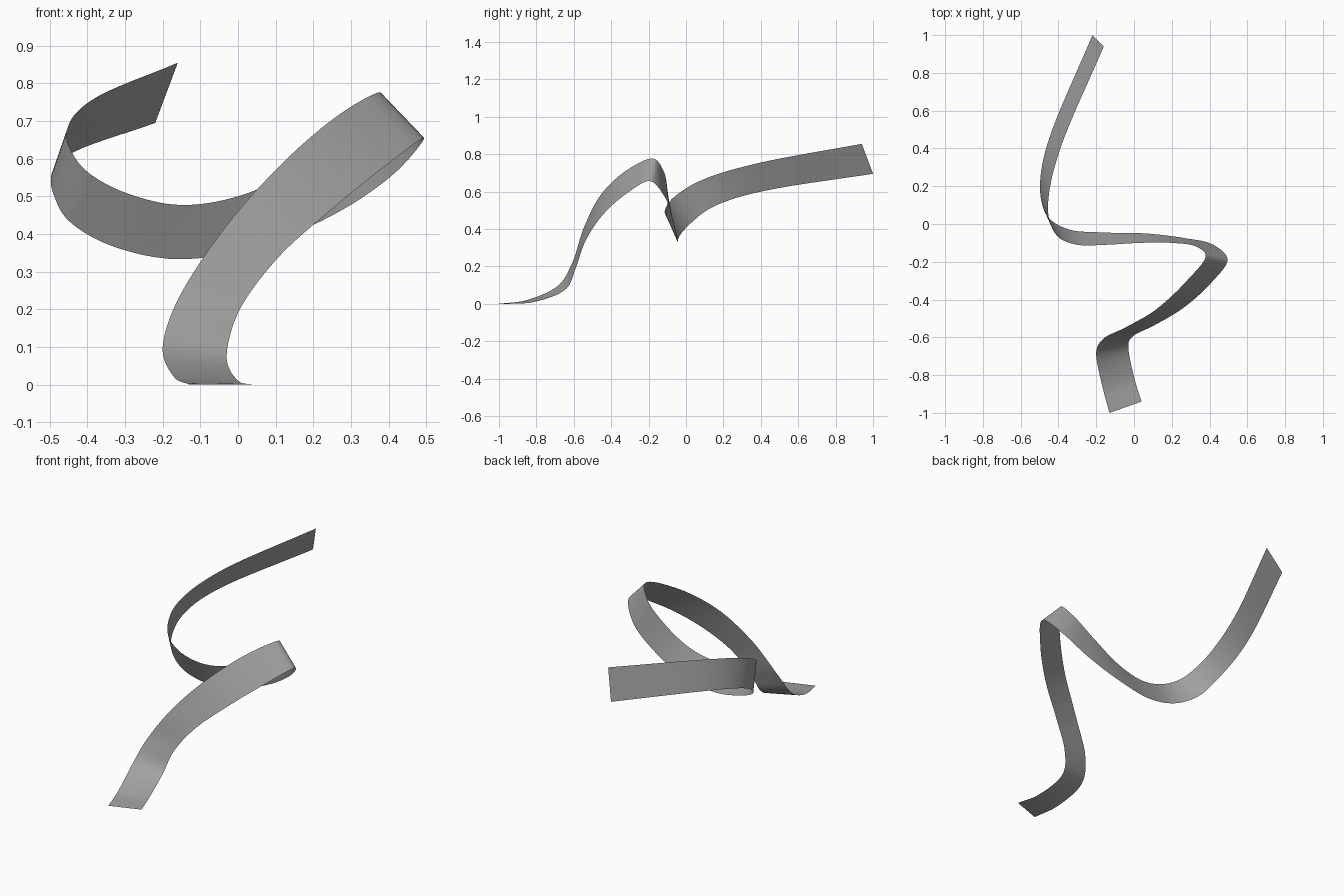
import bpy
import bmesh
from mathutils import Vector

STEPS = 8    # rows between neighbouring stations
ACROSS = 4   # strips across the ribbon

# Stations along the ribbon: upper edge point, lower edge point
STATIONS = [
    ((-.13, -1, 0), (.04, -.94, 0)),
    ((-.17, -.85, .02), (0, -.81, .01)),
    ((-.2, -.68, .1), (-.03, -.64, .08)),
    ((-.165, -.61, .215), (0, -.59, .19)),
    ((-.04, -.545, .41), (.1, -.54, .33)),
    ((.12, -.45, .59), (.26, -.445, .475)),
    ((.28, -.3, .725), (.41, -.31, .595)),
    ((.38, -.17, .775), (.495, -.19, .655)),
    ((.33, -.12, .71), (.42, -.11, .565)),
    ((.2, -.1, .605), (.27, -.075, .46)),
    ((.03, -.1, .51), (.06, -.05, .37)),
    ((-.15, -.11, .477), (-.16, -.045, .333)),
    ((-.3, -.11, .51), (-.34, -.03, .37)),
    ((-.4, -.07, .565), (-.45, .03, .435)),
    ((-.45, .03, .635), (-.49, .12, .505)),
    ((-.45, .16, .69), (-.495, .25, .56)),
    ((-.39, .4, .755), (-.45, .45, .61)),
    ((-.16, .94, .855), (-.22, 1, .695)),
]


def smooth_path(points):
    """Sample a smooth curve that passes through all the points."""
    pts = [Vector(p) for p in points]
    pts = [pts[0] * 2 - pts[1]] + pts + [pts[-1] * 2 - pts[-2]]
    path = []
    for a, b, c, d in zip(pts, pts[1:], pts[2:], pts[3:]):
        # Knot spacing follows the square root of the distance between points
        k1 = (b - a).length ** .5
        k2 = (c - b).length ** .5
        k3 = (d - c).length ** .5
        start = ((b - a) / k1 - (c - a) / (k1 + k2) + (c - b) / k2) * k2
        end = ((c - b) / k2 - (d - b) / (k2 + k3) + (d - c) / k3) * k2
        for i in range(STEPS):
            t = i / STEPS
            ease = t * t * (3 - 2 * t)
            path.append(b.lerp(c, ease)
                        + start * (t * (1 - t) ** 2)
                        - end * (t * t * (1 - t)))
    path.append(pts[-2])
    return path


def flat_material(name, colour):
    mat = bpy.data.materials.new(name)
    mat.use_nodes = True
    mat.diffuse_color = colour
    mat.node_tree.nodes["Principled BSDF"].inputs["Base Color"].default_value = colour
    return mat


def build_ribbon(name, upper, lower, material):
    """Fill the space between two edge paths with a smooth band."""
    bm = bmesh.new()
    rows = []
    for a, b in zip(upper, lower):
        rows.append([bm.verts.new(a.lerp(b, j / ACROSS)) for j in range(ACROSS + 1)])
    for row, following in zip(rows, rows[1:]):
        for j in range(ACROSS):
            face = bm.faces.new((row[j], row[j + 1], following[j + 1], following[j]))
            face.smooth = True
    mesh = bpy.data.meshes.new(name)
    bm.to_mesh(mesh)
    bm.free()
    mesh.materials.append(material)
    obj = bpy.data.objects.new(name, mesh)
    bpy.context.collection.objects.link(obj)
    return obj


default_cube = bpy.data.objects.get("Cube")
if default_cube:
    bpy.data.objects.remove(default_cube, do_unlink=True)

# Winding ribbon
grey = flat_material("mid grey", (.36, .36, .36, 1))
upper_edge = smooth_path([s[0] for s in STATIONS])
lower_edge = smooth_path([s[1] for s in STATIONS])
build_ribbon("ribbon", upper_edge, lower_edge, grey)
